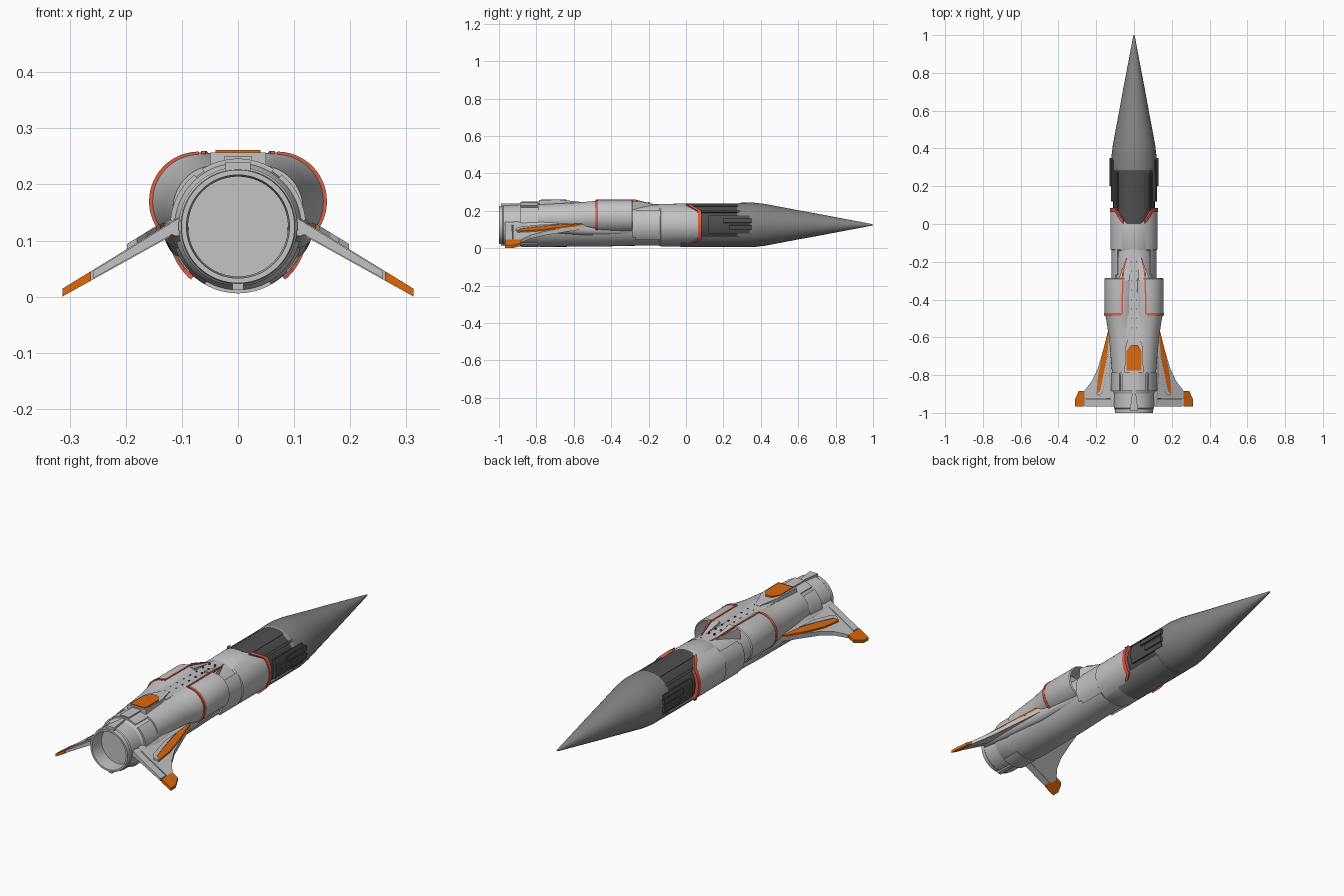
import bpy, bmesh
from math import sin, cos, radians, pi

if "Cube" in bpy.data.objects:
    bpy.data.objects.remove(bpy.data.objects["Cube"])

def material(name, col):
    m = bpy.data.materials.new(name)
    m.diffuse_color = (*col, 1)
    m.use_nodes = True
    m.node_tree.nodes["Principled BSDF"].inputs["Base Color"].default_value = m.diffuse_color
    return m

HULL = material("light_grey", (0.55, 0.55, 0.55))
NOSE = material("mid_grey", (0.23, 0.23, 0.23))
DARK = material("dark_grey", (0.075, 0.075, 0.078))
ORANGE = material("orange", (0.72, 0.14, 0.004))
RED = material("red_trim", (0.72, 0.11, 0.06))
CZ = 0.125  # height of the main axis

def finish(name, verts, faces, mat, mirror=False, smooth=True, angle=32):
    me = bpy.data.meshes.new(name)
    me.from_pydata(verts, [], faces)
    bm = bmesh.new()
    bm.from_mesh(me)
    bmesh.ops.recalc_face_normals(bm, faces=bm.faces)
    bm.to_mesh(me)
    bm.free()
    ob = bpy.data.objects.new(name, me)
    bpy.context.collection.objects.link(ob)
    me.materials.append(mat)
    if smooth:
        bpy.ops.object.select_all(action='DESELECT')
        ob.select_set(True)
        bpy.context.view_layer.objects.active = ob
        bpy.ops.object.shade_smooth_by_angle(angle=radians(angle))
    if mirror:
        ob.modifiers.new("mirror", 'MIRROR').use_mirror_merge = False
    return ob

def loft(name, secs, mat, n=64, warp=None, **kw):
    """Closed skin through elliptical sections (y, cx, cz, rx, rz)."""
    v, f = [], []
    for i, (y, cx, cz, rx, rz) in enumerate(secs):
        for k in range(n):
            a = 2 * pi * k / n
            dy = warp(i, a) if warp else 0
            v.append((cx + rx * cos(a), y + dy, cz + rz * sin(a)))
    for i in range(len(secs) - 1):
        for k in range(n):
            j = (k + 1) % n
            f.append((i*n + k, i*n + j, (i+1)*n + j, (i+1)*n + k))
    f += [tuple(range(n)), tuple((len(secs)-1)*n + k for k in range(n))]
    return finish(name, v, f, mat, **kw)

def lathe(name, prof, mat, cz=CZ, **kw):
    return loft(name, [(y, 0, cz, r, r) for y, r in prof], mat, **kw)

def sector(name, r0, r1, y0, y1, a0, a1, mat, cx=0, cz=CZ, yfun=None, n=20, **kw):
    """Curved slab between two radii and two angles (degrees)."""
    v, f = [], []
    for k in range(n + 1):
        a = radians(a0 + (a1 - a0) * k / n)
        d = yfun(a) if yfun else 0
        for r, y in ((r0, y0), (r1, y0), (r1, y1), (r0, y1)):
            v.append((cx + r * cos(a), y + d, cz + r * sin(a)))
    for k in range(n):
        for c in range(4):
            e = (c + 1) % 4
            f.append((4*k + c, 4*k + e, 4*k + 4 + e, 4*k + 4 + c))
    f += [(0, 1, 2, 3), tuple(4*n + c for c in range(4))]
    return finish(name, v, f, mat, **kw)

def plate(name, poly, lo, hi, mat, **kw):
    """Plan outline (x, y) between two height functions of x, y."""
    n = len(poly)
    v = [(x, y, lo(x, y)) for x, y in poly] + [(x, y, hi(x, y)) for x, y in poly]
    f = [tuple(range(n)), tuple(range(n, 2*n))]
    f += [(k, (k+1) % n, n + (k+1) % n, n + k) for k in range(n)]
    return finish(name, v, f, mat, smooth=False, **kw)

def const(z):
    return lambda x, y: z

def rect(x0, x1, y0, y1):
    return [(x0, y0), (x1, y0), (x1, y1), (x0, y1)]

# Nose cone and dark recessed neck behind it
lathe("nose_cone", [(0.27, 0.108), (0.285, 0.118), (0.36, 0.119), (0.42, 0.112), (0.5, 0.097),
                    (0.6, 0.078), (0.7, 0.060), (0.8, 0.041), (0.9, 0.022), (0.985, 0.006), (1.0, 0.002)], NOSE)
lathe("nose_neck", [(-0.06, 0.11), (0.3, 0.11)], DARK)
sector("chin_panel", 0.10, 0.119, -0.03, 0.29, -148, -32, NOSE)
sector("top_panel", 0.10, 0.114, 0.0, 0.30, 62, 118, DARK)
sector("neck_rib", 0.10, 0.118, 0.0, 0.30, 36, 42, DARK, n=4, mirror=True)
sector("side_pod_base", 0.10, 0.123, 0.12, 0.34, -22, 24, DARK, mirror=True)
sector("side_rail_upper", 0.11, 0.131, 0.20, 0.35, 5, 16, DARK, n=6, mirror=True)
sector("side_rail_lower", 0.11, 0.131, 0.23, 0.35, -12, -1, DARK, n=6, mirror=True)

# Collar with notched front edge and red trim
def notch(a):
    return -0.08 * min(1, max(0, (abs(sin(a)) - 0.6) / 0.38))

loft("collar", [(-0.145, 0, 0.123, 0.112, 0.108), (-0.135, 0, 0.123, 0.124, 0.113),
                (0.06, 0, 0.124, 0.124, 0.115), (0.08, 0, 0.124, 0.121, 0.114)],
     HULL, warp=lambda i, a: notch(a) if i > 1 else 0)
sector("collar_trim", 0.11, 0.126, 0.063, 0.084, -48, 62, RED, cz=0.124, yfun=notch, n=32, mirror=True)
sector("collar_side_plate", 0.10, 0.119, -0.27, -0.12, -42, 42, HULL, cz=0.123, mirror=True)
sector("collar_plate_end", 0.10, 0.119, -0.285, -0.27, -34, 34, HULL, cz=0.123, mirror=True)

# Main fuselage with hollow engine nozzle
lathe("fuselage", [(-0.05, 0.110), (-0.3, 0.112), (-0.45, 0.116), (-0.78, 0.118), (-0.80, 0.113),
                   (-0.885, 0.113), (-0.90, 0.104)], HULL)
lathe("engine_nozzle", [(-0.89, 0.100), (-0.895, 0.106), (-0.975, 0.106), (-0.98, 0.102), (-1.0, 0.101),
                        (-1.0, 0.092), (-0.96, 0.089), (-0.93, 0.089)], HULL)
sector("tail_clamp_top", 0.10, 0.121, -0.885, -0.79, 58, 122, HULL)
sector("tail_clamp_side", 0.10, 0.121, -0.885, -0.79, 4, 50, HULL, mirror=True)
sector("tail_clamp_bottom", 0.10, 0.119, -0.885, -0.79, -120, -60, HULL)
plate("nozzle_spike_top", [(-0.022, -0.99), (0.022, -0.99), (0.008, -0.88), (-0.008, -0.88)],
      const(0.22), const(0.24), HULL)
plate("nozzle_spike_bottom", rect(-0.01, 0.01, -0.99, -0.88), const(0.012), const(0.03), HULL)

# Intake pods either side of the spine
loft("intake_pod", [(-0.37, 0.07, 0.17, 0.070, 0.070), (-0.295, 0.07, 0.17, 0.079, 0.079),
                    (-0.285, 0.07, 0.17, 0.082, 0.082), (-0.29, 0.07, 0.17, 0.087, 0.087),
                    (-0.47, 0.07, 0.17, 0.087, 0.087), (-0.49, 0.068, 0.169, 0.082, 0.083),
                    (-0.60, 0.052, 0.163, 0.080, 0.080), (-0.79, 0.040, 0.156, 0.076, 0.078)],
     HULL, mirror=True)
sector("pod_trim", 0.078, 0.0885, -0.484, -0.47, -75, 90, RED, cx=0.07, cz=0.17, n=28, mirror=True)
plate("intake_splitter", [(0.025, -0.18), (0.04, -0.18), (0.085, -0.30), (0.025, -0.30)],
      const(0.19), lambda x, y: 0.235 if y > -0.2 else 0.256, HULL, mirror=True)
plate("splitter_trim", [(0.036, -0.18), (0.042, -0.18), (0.064, -0.27), (0.066, -0.48),
                        (0.058, -0.48), (0.056, -0.27)],
      lambda x, y: 0.232 if y > -0.2 else 0.25, lambda x, y: 0.238 if y > -0.2 else 0.2595, RED, mirror=True)

# Spine, tail fairing and orange hatch
plate("spine", [(-0.03, -0.15), (0.03, -0.15), (0.046, -0.3), (0.046, -0.62), (-0.046, -0.62), (-0.046, -0.3)],
      const(0.19), lambda x, y: 0.235 if y > -0.2 else 0.245, HULL)
for i in range(8):
    y = -0.2 - 0.05 * i
    plate("spine_rivet", rect(0.012, 0.017, y - 0.004, y + 0.004), const(0.235), const(0.2462), DARK, mirror=True)
plate("tail_fairing", [(-0.012, -0.55), (0.012, -0.55), (0.046, -0.65), (0.05, -0.785), (-0.05, -0.785), (-0.046, -0.65)],
      const(0.2), lambda x, y: 0.246 if y > -0.6 else 0.257, HULL)
plate("orange_hatch", [(-0.018, -0.64), (0.018, -0.64), (0.04, -0.675), (0.04, -0.775), (-0.04, -0.775), (-0.04, -0.675)],
      const(0.252), const(0.261), ORANGE)
plate("tail_block", rect(-0.025, 0.025, -0.88, -0.78), const(0.22), const(0.25), HULL)

# Drooping wings with orange panels and tips
def mid(x):
    return 0.123 - 0.585 * (x - 0.115)

def half(x):
    return 0.007 + 0.03 * max(0, 0.31 - x)

def low(x, y):
    return mid(x) - half(x)

def high(x, y):
    return mid(x) + half(x)

plate("wing", [(0.09, -0.50), (0.125, -0.53), (0.155, -0.64), (0.192, -0.765), (0.222, -0.83), (0.262, -0.882),
               (0.262, -0.925), (0.09, -0.925)], low, high, HULL, mirror=True)
plate("wing_flap", rect(0.10, 0.258, -0.967, -0.93), lambda x, y: low(x, y) + 0.002,
      lambda x, y: high(x, y) - 0.002, HULL, mirror=True)
plate("wing_flap_gap", rect(0.10, 0.258, -0.935, -0.92), lambda x, y: mid(x) - 0.004,
      lambda x, y: mid(x) + 0.004, DARK, mirror=True)
plate("wing_tip", [(0.262, -0.883), (0.292, -0.883), (0.313, -0.93), (0.313, -0.967), (0.262, -0.967)],
      low, high, ORANGE, mirror=True)
plate("wing_orange_panel", [(0.132, -0.555), (0.140, -0.575), (0.168, -0.69), (0.190, -0.80), (0.198, -0.90),
                            (0.180, -0.885), (0.158, -0.78), (0.138, -0.66)],
      lambda x, y: high(x, y) - 0.002, lambda x, y: high(x, y) + 0.007, ORANGE, mirror=True)
plate("wing_panel_rim", [(0.140, -0.68), (0.158, -0.78), (0.180, -0.885), (0.198, -0.90), (0.180, -0.91),
                         (0.165, -0.89), (0.145, -0.78)],
      lambda x, y: high(x, y) - 0.002, lambda x, y: high(x, y) + 0.009, HULL, mirror=True)

# Root fairing blending wing into hull
loft("wing_root_fairing", [(-0.24, 0.09, 0.095, 0.012, 0.02), (-0.55, 0.098, 0.105, 0.03, 0.035),
                           (-0.80, 0.104, 0.115, 0.03, 0.028), (-0.965, 0.108, 0.122, 0.016, 0.014)],
     HULL, n=32, mirror=True)
